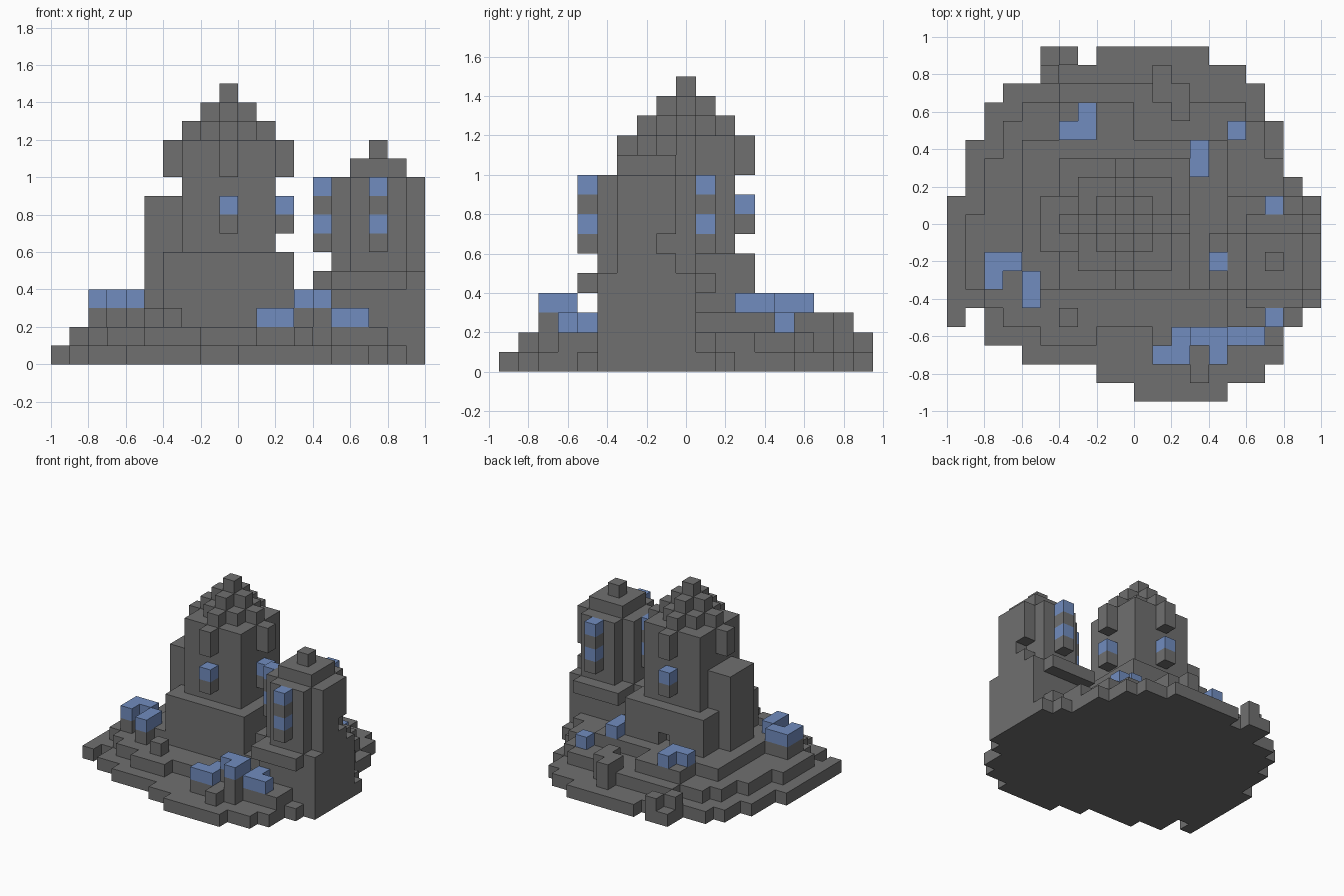
import bpy
import bmesh
from mathutils import Vector

UNIT = 0.1  # edge length of one block

cube = bpy.data.objects.get("Cube")
if cube:
    bpy.data.objects.remove(cube, do_unlink=True)


def make_material(name, colour):
    mat = bpy.data.materials.new(name)
    mat.use_nodes = True
    mat.diffuse_color = colour
    mat.node_tree.nodes["Principled BSDF"].inputs["Base Color"].default_value = colour
    return mat


GREY = make_material("stone grey", (0.16, 0.16, 0.16, 1))
BLUE = make_material("window blue", (0.165, 0.265, 0.52, 1))

parts = {}     # part name -> (material, set of block cells)
occupied = {}  # block cell -> part name


def fill(name, material, xs, ys, zs):
    """Fill a box of blocks; xs, ys and zs are half-open ranges."""
    cells = parts.setdefault(name, (material, set()))[1]
    for x in range(*xs):
        for y in range(*ys):
            for z in range(*zs):
                cell = (x, y, z)
                if cell not in occupied:
                    occupied[cell] = name
                    cells.add(cell)


def carve(xs, ys, zs):
    for x in range(*xs):
        for y in range(*ys):
            for z in range(*zs):
                owner = occupied.pop((x, y, z), None)
                if owner:
                    parts[owner][1].discard((x, y, z))


def terrace(name, first_row, rows, level):
    for y, (low, high) in enumerate(rows, first_row):
        fill(name, GREY, (low, high), (y, y + 1), (level, level + 1))


# Windows: blue panes over grey sills, stacked upwards
def window(name, x, y, bottom, panes):
    for n in range(panes):
        z = bottom + n + n
        fill(name + "_sill", GREY, (x, x + 1), (y, y + 1), (z, z + 1))
        fill(name + "_pane", BLUE, (x, x + 1), (y, y + 1), (z + 1, z + 2))


# Small blue-roofed houses on the terraces
def house(name, xs, ys, top):
    fill(name + "_roof", BLUE, xs, ys, (top - 1, top))
    fill(name + "_walls", GREY, xs, ys, (0, top - 1))


# Main keep: wide base, tall body, side buttress
fill("keep_base", GREY, (-4, 3), (-3, 4), (0, 6))
fill("keep_body", GREY, (-3, 2), (-2, 3), (6, 12))
fill("keep_buttress", GREY, (-5, -3), (-1, 2), (0, 9))
carve((-1, 0), (3, 4), (2, 4))

# Stepped spire and the brackets on its four sides
for dx in range(-2, 3):
    for dy in range(-2, 3):
        top = 15 - abs(dx) - abs(dy)
        if top > 12:
            fill("spire", GREY, (dx - 1, dx), (dy, dy + 1), (12, top))
for dx, dy in ((-3, 0), (3, 0), (0, -3), (0, 3)):
    fill("spire_bracket", GREY, (dx - 1, dx), (dy, dy + 1), (10, 12))
    window("keep_window", dx - 1, dy, 7, 1)

# Side tower: square foot, ledge, chamfered shaft, cap and knob
fill("tower_foot", GREY, (5, 10), (-4, 1), (0, 5))
fill("tower_ledge", GREY, (5, 9), (-5, 2), (4, 5))
fill("tower_ledge", GREY, (4, 5), (-3, 0), (4, 5))
fill("tower_shaft", GREY, (5, 10), (-3, 0), (5, 10))
fill("tower_shaft", GREY, (6, 9), (-4, 1), (5, 10))
fill("tower_cap", GREY, (6, 9), (-3, 0), (10, 11))
fill("tower_knob", GREY, (7, 8), (-2, -1), (11, 12))
carve((9, 10), (-1, 0), (6, 7))
for x, y in ((7, -5), (7, 1), (4, -2)):
    window("tower_window", x, y, 6, 2)

# House clusters
house("front_house", (1, 3), (-7, -6), 3)
house("front_house", (2, 3), (-6, -5), 3)
house("front_house", (3, 5), (-6, -5), 4)
house("front_house", (4, 5), (-7, -6), 4)
house("front_house", (5, 7), (-6, -5), 3)
house("front_house", (5, 6), (-5, -4), 3)
house("side_house", (-8, -7), (-3, -1), 4)
house("side_house", (-7, -6), (-2, -1), 4)
house("side_house", (-6, -5), (-4, -2), 4)
house("back_house", (-4, -2), (5, 6), 4)
house("back_house", (-3, -2), (6, 7), 4)
house("back_house", (3, 4), (3, 5), 4)
house("back_house", (5, 6), (5, 6), 3)

# Rock terraces, lowest first
terrace("lower_terrace", -9,
        [(0, 5), (-2, 7), (-6, 8), (-8, 8), (-8, 9)] + [(-10, 10)] * 6
        + [(-9, 9), (-9, 8), (-9, 8), (-8, 8), (-8, 7), (-7, 7), (-5, 6), (-2, 4)], 0)
terrace("middle_terrace", -7,
        [(1, 5), (1, 8), (-7, 8), (-8, 9)] + [(-9, 9)] * 4
        + [(-8, 9), (-8, 8), (-8, 8), (-7, 7), (-7, 7), (-6, 6), (-4, 3)], 1)
terrace("upper_terrace", -3, [(-6, 5)] * 8 + [(-4, 0)] * 2, 2)

# Loose rocks
fill("rock", GREY, (-10, -9), (-5, -4), (0, 1))
fill("rock", GREY, (-5, -3), (9, 10), (0, 1))
fill("rock", GREY, (-4, -3), (9, 10), (1, 2))
fill("rock", GREY, (-5, -4), (8, 9), (1, 2))
fill("rock", GREY, (-5, -2), (-6, -5), (1, 2))
fill("rock", GREY, (3, 4), (-8, -7), (1, 2))
fill("rock", GREY, (-4, -3), (-5, -4), (2, 3))
fill("rock", GREY, (1, 2), (7, 9), (1, 3))
fill("rock", GREY, (2, 3), (6, 8), (1, 3))


# Turn each part into a mesh, keeping only the exposed block faces
def build(name, material, cells):
    bm = bmesh.new()
    verts = {}

    def corner(point):
        key = tuple(round(c * 2) for c in point)
        if key not in verts:
            verts[key] = bm.verts.new(point * UNIT)
        return verts[key]

    for cell in sorted(cells):
        centre = Vector(cell) + Vector((0.5, 0, 0.5))
        for axis in range(3):
            for sign in (-1, 1):
                normal = Vector((0, 0, 0))
                normal[axis] = sign
                if tuple(int(a + b) for a, b in zip(cell, normal)) in occupied:
                    continue
                u = Vector((0, 0, 0))
                u[(axis + 1) % 3] = 0.5
                v = normal.cross(u)
                mid = centre + normal / 2
                bm.faces.new([corner(mid + p) for p in (-u - v, u - v, u + v, v - u)])
    mesh = bpy.data.meshes.new(name)
    bm.to_mesh(mesh)
    bm.free()
    mesh.materials.append(material)
    bpy.context.collection.objects.link(bpy.data.objects.new(name, mesh))


for part_name, (part_material, part_cells) in parts.items():
    if part_cells:
        build(part_name, part_material, part_cells)
